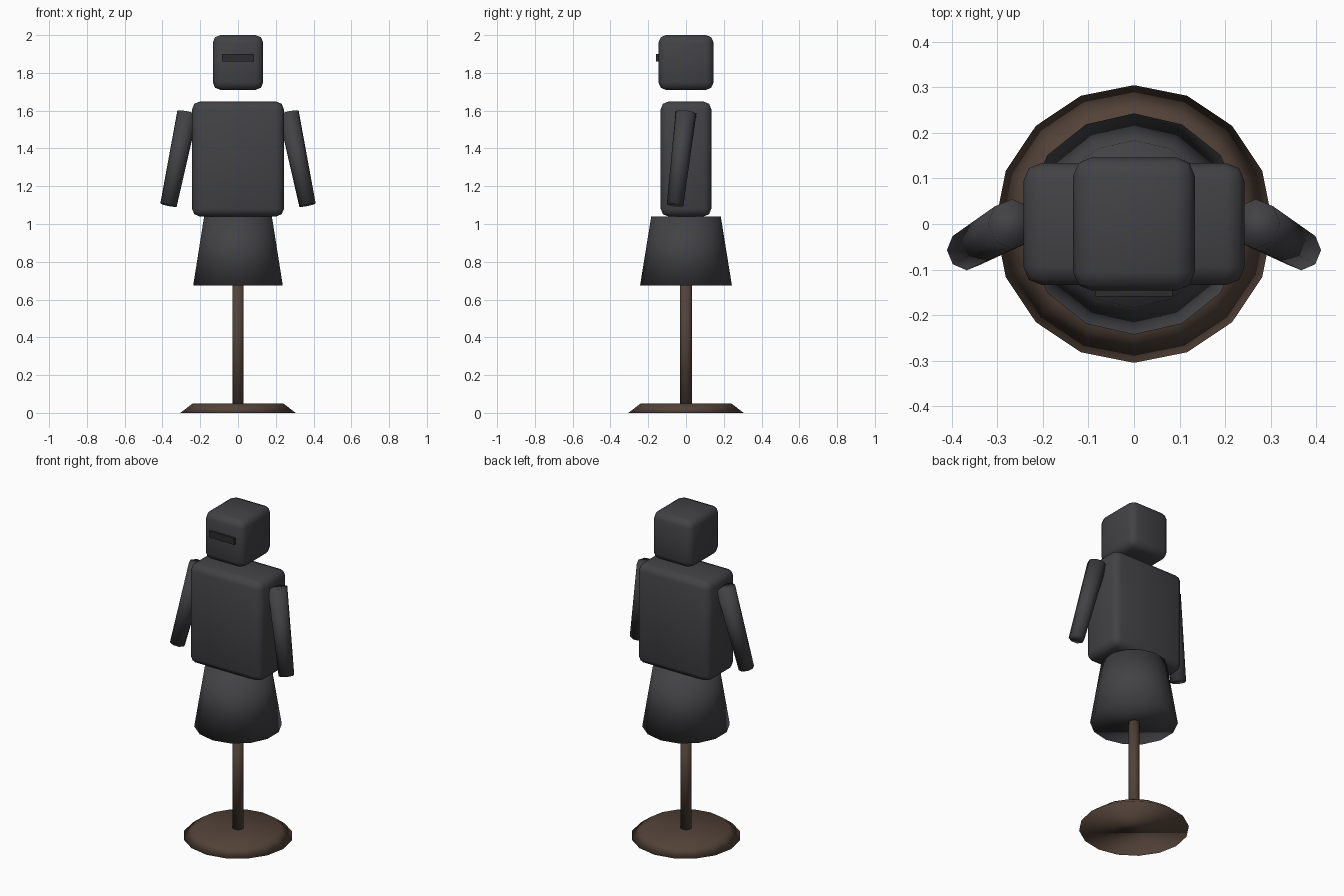
import bpy, bmesh, math
from mathutils import Vector

if "Cube" in bpy.data.objects:
    bpy.data.objects.remove(bpy.data.objects["Cube"])


def material(name, rgb):
    m = bpy.data.materials.new(name)
    m.diffuse_color = (*rgb, 1)
    m.use_nodes = True
    m.node_tree.nodes["Principled BSDF"].inputs["Base Color"].default_value = m.diffuse_color
    return m


iron = material("dark_iron", (0.055, 0.055, 0.061))
black = material("black", (0.025, 0.025, 0.027))
wood = material("dark_wood", (0.085, 0.055, 0.04))


def finish(bm, name, mat, smooth=True):
    bmesh.ops.recalc_face_normals(bm, faces=bm.faces)
    for f in bm.faces:
        f.smooth = smooth
    me = bpy.data.meshes.new(name)
    bm.to_mesh(me)
    bm.free()
    me.materials.append(mat)
    ob = bpy.data.objects.new(name, me)
    bpy.context.collection.objects.link(ob)
    return ob


def frustum(name, mat, p0, r0, p1, r1, sides):
    """Capped tapered prism from p0 to p1, with a corner on the y axis."""
    p0, p1 = Vector(p0), Vector(p1)
    rot = Vector((0, 0, 1)).rotation_difference(p1 - p0)
    bm = bmesh.new()
    rings = []
    for p, r in ((p0, r0), (p1, r1)):
        ring = []
        for i in range(sides):
            a = 2 * math.pi * i / sides
            ring.append(bm.verts.new(p + rot @ Vector((r * math.sin(a), r * math.cos(a), 0))))
        rings.append(ring)
        bm.faces.new(ring)
    low, high = rings
    for i in range(sides):
        j = (i + 1) % sides
        bm.faces.new((low[i], low[j], high[j], high[i]))
    return finish(bm, name, mat)


def box(name, mat, centre, size, bevel=0):
    bm = bmesh.new()
    bmesh.ops.create_cube(bm, size=1)
    bmesh.ops.scale(bm, vec=size, verts=bm.verts)
    bmesh.ops.translate(bm, vec=centre, verts=bm.verts)
    ob = finish(bm, name, mat, smooth=bevel > 0)
    if bevel:
        mod = ob.modifiers.new("rounding", 'BEVEL')
        mod.width = bevel
        mod.segments = 2
    return ob


# Stand
frustum("stand_base", wood, (0, 0, 0), 0.305, (0, 0, 0.05), 0.24, 16)
frustum("stand_pole", wood, (0, 0, 0.04), 0.032, (0, 0, 0.72), 0.032, 10)

# Body
frustum("skirt", iron, (0, 0, 0.675), 0.243, (0, 0, 1.04), 0.184, 14)
box("torso", iron, (0, 0, 1.344), (0.486, 0.268, 0.608), 0.04)

# Head with visor slit
box("head", iron, (0, 0, 1.855), (0.267, 0.292, 0.29), 0.04)
box("visor_slit", black, (0, -0.145, 1.88), (0.17, 0.028, 0.04))

# Arms, mirrored left and right
for side, s in (("left", -1), ("right", 1)):
    frustum(side + "_arm", iron, (s * 0.368, -0.058, 1.1), 0.044,
            (s * 0.267, 0, 1.59), 0.055, 8)
